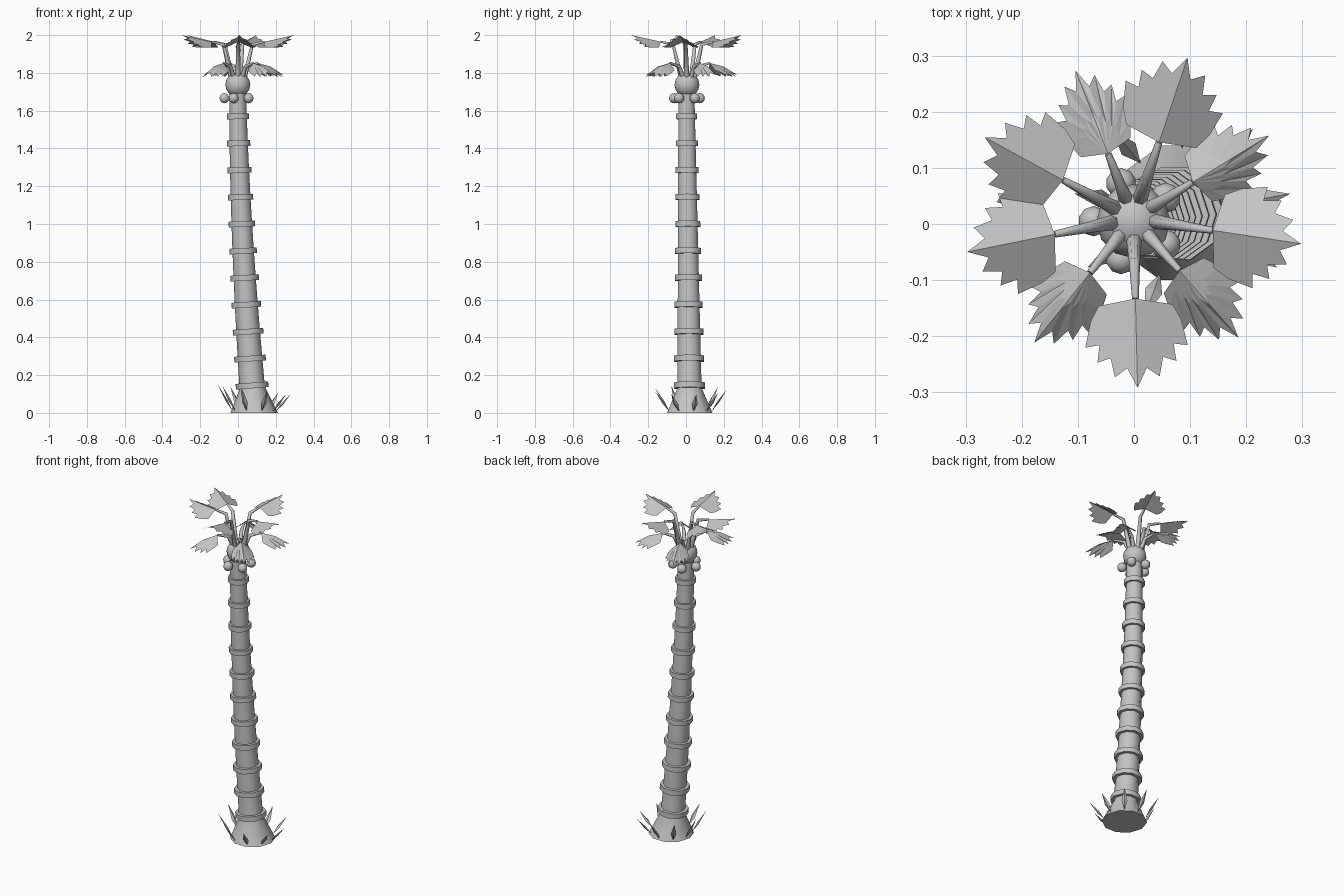
import bpy
import bmesh
from math import sin, cos, tan, pi, radians
from mathutils import Vector, Matrix

if "Cube" in bpy.data.objects:
    bpy.data.objects.remove(bpy.data.objects["Cube"])

grey = bpy.data.materials.new("plain_grey")
grey.use_nodes = True
GREY = (0.55, 0.55, 0.55, 1)
grey.diffuse_color = GREY
grey.node_tree.nodes["Principled BSDF"].inputs["Base Color"].default_value = GREY

SIDES = 10
CROWN = Vector((-0.001, 0.01, 0))


def finish(name, bm, smooth=True):
    """Turn a bmesh into a named object."""
    bmesh.ops.recalc_face_normals(bm, faces=bm.faces)
    mesh = bpy.data.meshes.new(name)
    bm.to_mesh(mesh)
    bm.free()
    obj = bpy.data.objects.new(name, mesh)
    bpy.context.collection.objects.link(obj)
    mesh.materials.append(grey)
    if smooth:
        bpy.ops.object.select_all(action='DESELECT')
        obj.select_set(True)
        bpy.context.view_layer.objects.active = obj
        bpy.ops.object.shade_smooth_by_angle(angle=radians(40))


def lean(z):
    """Centre of the leaning trunk at height z."""
    t = max(0, 1 - z / 1.7)
    return Vector((0.087 * t ** 1.6 - 0.001, 0.018 * t + 0.002, z))


def tube(name, profile):
    """Closed tube of (height, radius) rows that follows the lean."""
    bm = bmesh.new()
    rows = []
    for z, r in profile:
        c = lean(z)
        slope = (lean(z + 0.01).x - c.x) / 0.01 if z > 0 else 0
        row = []
        for i in range(SIDES):
            a = 2 * pi * i / SIDES
            x, y = r * cos(a), r * sin(a)
            row.append(bm.verts.new(c + Vector((x, y, -slope * x))))
        rows.append(row)
    for low, high in zip(rows, rows[1:]):
        for i in range(SIDES):
            j = (i + 1) % SIDES
            bm.faces.new((low[i], low[j], high[j], high[i]))
    bm.faces.new(rows[0][::-1])
    bm.faces.new(rows[-1])
    finish(name, bm)


def ball(name, centre, radius, u, v):
    bm = bmesh.new()
    bmesh.ops.create_uvsphere(bm, u_segments=u, v_segments=v, radius=radius,
                              matrix=Matrix.Translation(centre))
    finish(name, bm)


# Trunk with flared foot, and its raised rings
ring_heights = [0.145 + 0.1425 * i for i in range(11)]
tube("trunk", [(0, 0.126), (0.125, 0.07)]
     + [(z, 0.069 - 0.0145 * z) for z in ring_heights + [1.7]])
for i, z in enumerate(ring_heights):
    r = 0.089 - 0.0195 * z
    tube(f"trunk_ring_{i + 1}", [(z - 0.015, r), (z + 0.015, r)])

# Crown ball and the five fruits below it
ball("crown_ball", CROWN + Vector((0, -0.005, 1.737)), 0.066, 12, 8)
for i in range(5):
    a = radians(180 + 72 * i)
    ball(f"fruit_{i + 1}", CROWN + Vector((0.071 * cos(a), 0.071 * sin(a) - 0.005, 1.666)),
         0.027, 10, 8)


def stem(name, angle, path):
    """Bent tapering stalk through (distance, height) points."""
    curve = bpy.data.curves.new(name, 'CURVE')
    curve.dimensions = '3D'
    curve.bevel_depth = 0.01
    curve.bevel_resolution = 1
    curve.use_fill_caps = True
    spline = curve.splines.new('POLY')
    spline.points.add(len(path) - 1)
    for p, (d, z), r in zip(spline.points, path, (1.4, 1.0, 0.6)):
        p.co = (CROWN.x + d * cos(angle), CROWN.y + d * sin(angle), z, 1)
        p.radius = r
    obj = bpy.data.objects.new(name, curve)
    bpy.context.collection.objects.link(obj)
    curve.materials.append(grey)
    bpy.ops.object.select_all(action='DESELECT')
    obj.select_set(True)
    bpy.context.view_layer.objects.active = obj
    bpy.ops.object.convert(target='MESH')


def leaf(name, angle, root, pitch, width, droop, arch):
    """Fan with seven pointed leaflets, folded down at the sides."""
    # Half outline as (spread in degrees, reach)
    half = [(8, 0.125), (16, 0.145), (24, 0.115), (32, 0.133),
            (39, 0.105), (47, 0.125), (64, 0.09), (80, 0.067)]
    outline = [(-s, r) for s, r in reversed(half)] + [(0, 0.159)] + half
    bm = bmesh.new()

    def point(u, v):
        # Arch lifts the middle of the leaf along its length
        lift = arch * sin(pi * min(1, u / 0.159))
        return bm.verts.new((u, v * width, u * tan(pitch) - droop * abs(v) + lift))

    apex = point(0, 0)
    rim, middle = [], []
    for spread, reach in outline:
        u, v = reach * cos(radians(spread)), reach * sin(radians(spread))
        rim.append(point(u, v))
        middle.append(point(u * 0.5, v * 0.5))
    for i in range(len(rim) - 1):
        bm.faces.new((apex, middle[i], middle[i + 1]))
        bm.faces.new((middle[i], rim[i], rim[i + 1]))
        bm.faces.new((middle[i], rim[i + 1], middle[i + 1]))
    d, z = root
    spin = Matrix.Rotation(angle, 4, 'Z')
    bm.transform(Matrix.Translation(CROWN + Vector((0, 0, z))) @ spin
                 @ Matrix.Translation((d, 0, 0)))
    finish(name, bm, smooth=False)


# Nine fronds, alternating high and low around the crown
HIGH = ([(0.035, 1.77), (0.078, 1.95), (0.143, 1.965)], radians(12.4), 1.0, 0.5, 0.0)
LOW = ([(0.032, 1.77), (0.062, 1.835), (0.124, 1.852)], radians(-22), 0.72, 0.55, 0.014)
for i in range(9):
    a = radians(191.4 + 40 * i)
    path, pitch, width, droop, arch = LOW if i % 2 else HIGH
    stem(f"frond_stem_{i + 1}", a, path)
    leaf(f"frond_leaf_{i + 1}", a, path[-1], pitch, width, droop, arch)

# Spear-shaped grass blades around the foot
foot = lean(0)
for i in range(9):
    a = radians(10 + 40 * i)
    out, side = Vector((cos(a), sin(a), 0)), Vector((-sin(a), cos(a), 0))
    up = Vector((0, 0, 1))
    tip_z = 0.122 - 0.025 * cos(a)
    bottom = foot + out * 0.115 + up * 0.008
    tip = foot + out * 0.195 + up * tip_z
    belly = bottom.lerp(tip, 0.42)
    normal = (tip - bottom).cross(side).normalized() * 0.006
    bm = bmesh.new()
    low, high = bm.verts.new(bottom), bm.verts.new(tip)
    belt = [bm.verts.new(belly + o) for o in (side * 0.016, normal, side * -0.016, -normal)]
    for j in range(4):
        k = (j + 1) % 4
        bm.faces.new((low, belt[k], belt[j]))
        bm.faces.new((high, belt[j], belt[k]))
    finish(f"grass_blade_{i + 1}", bm, smooth=False)
